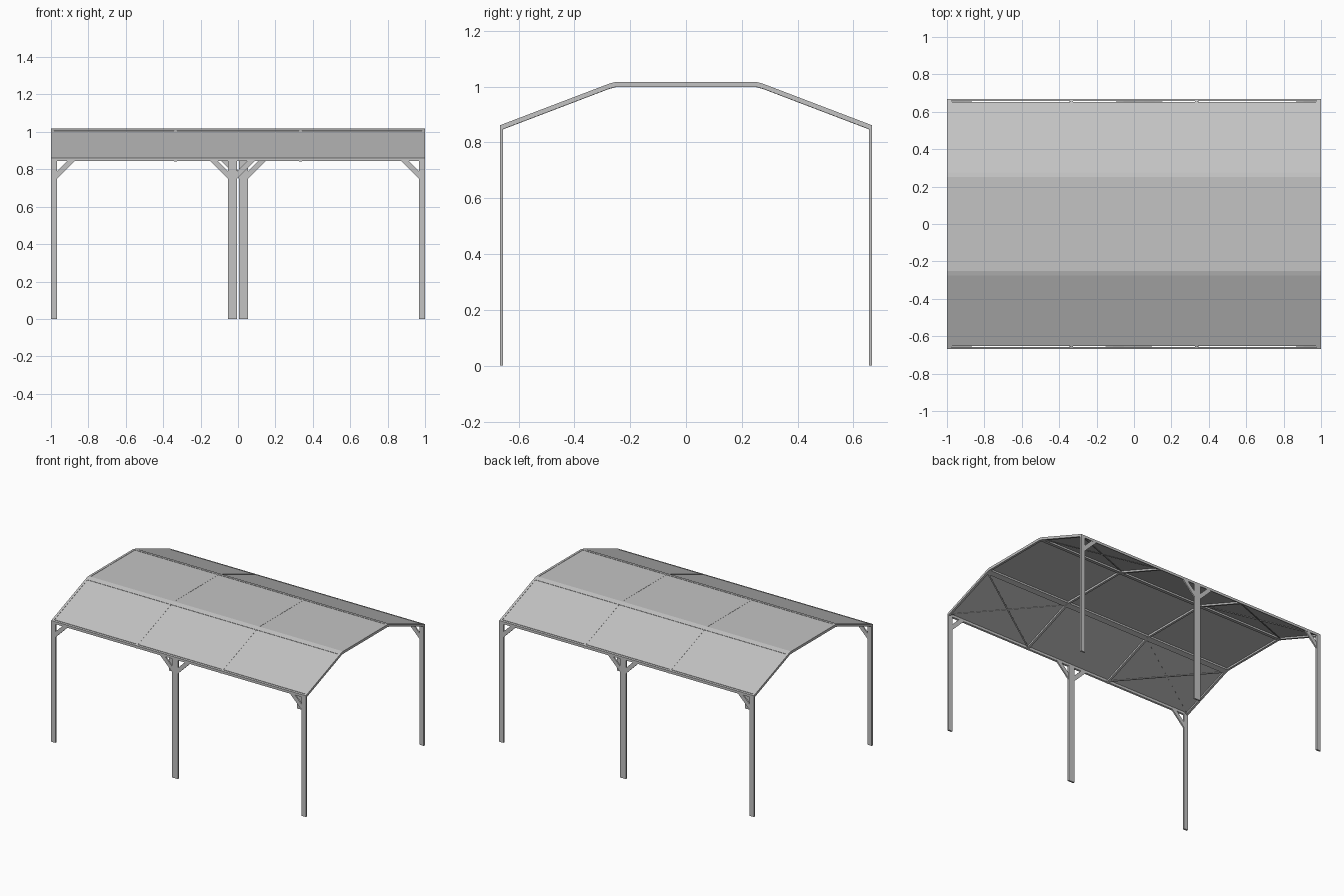
import bpy
import bmesh
from mathutils import Vector

if "Cube" in bpy.data.objects:
    bpy.data.objects.remove(bpy.data.objects["Cube"])


def make_material(name, value):
    mat = bpy.data.materials.new(name)
    mat.use_nodes = True
    colour = (value, value, value, 1)
    mat.diffuse_color = colour
    mat.node_tree.nodes["Principled BSDF"].inputs["Base Color"].default_value = colour
    return mat


grey = make_material("light grey metal", 0.55)


def finish(name, bm):
    bmesh.ops.recalc_face_normals(bm, faces=bm.faces)
    mesh = bpy.data.meshes.new(name)
    bm.to_mesh(mesh)
    bm.free()
    mesh.materials.append(grey)
    obj = bpy.data.objects.new(name, mesh)
    bpy.context.collection.objects.link(obj)
    return obj


def prism(name, outline, axis, start, end):
    """Extrude a yz outline along x, or an xz outline along y."""
    bm = bmesh.new()
    place = (lambda p: (start, *p)) if axis == "x" else (lambda p: (p[0], start, p[1]))
    face = bm.faces.new([bm.verts.new(place(p)) for p in outline])
    result = bmesh.ops.extrude_face_region(bm, geom=[face])
    verts = [g for g in result["geom"] if isinstance(g, bmesh.types.BMVert)]
    step = Vector((end - start, 0, 0) if axis == "x" else (0, end - start, 0))
    bmesh.ops.translate(bm, verts=verts, vec=step)
    return finish(name, bm)


# Roof section: eave, slope, bevelled knee, flat crown
EAVE, KNEE, CROWN = (0.667, 0.861), (0.276, 1.010), (0.25, 1.017)
DEPTH = 0.018
SLOPE = (KNEE[1] - EAVE[1]) / (EAVE[0] - KNEE[0])


def slope_z(y):
    return EAVE[1] + (EAVE[0] - abs(y)) * SLOPE


def band(top, drop, depth):
    """Close a strip of given depth below a list of top points."""
    upper = [(y, z - drop) for y, z in top]
    return upper + [(y, z - depth) for y, z in reversed(upper)]


def mirrored(points):
    return [(-y, z) for y, z in points]


# Rafters: two end frames and two between the bays
half = [EAVE, KNEE, CROWN]
arch = half + mirrored(reversed(half))
RAFTER = 0.016
lines = [-1 + RAFTER / 2, -0.335, 0.335, 1 - RAFTER / 2]
for i, x in enumerate(lines):
    is_end = i in (0, 3)
    prism(f"rafter_{i + 1}", band(arch, 0 if is_end else 0.001, DEPTH), "x",
          x - RAFTER / 2, x + RAFTER / 2)

# Long beams and sloping sheets, repeated on each side
for side, label in ((-1, "front"), (1, "back")):
    flip = (lambda pts: mirrored(pts)) if side < 0 else (lambda pts: pts)
    eave_top = [EAVE, (0.657, slope_z(0.657))]
    prism(f"{label}_eave_beam", flip(band(eave_top, 0, DEPTH)), "x", -1, 1)
    knee_top = [(0.283, slope_z(0.283)), KNEE, CROWN, (0.247, CROWN[1])]
    prism(f"{label}_knee_purlin", flip(band(knee_top, 0, DEPTH)), "x", -1, 1)

    for bay in range(3):
        x0 = lines[bay] + RAFTER / 2 - 0.005
        x1 = lines[bay + 1] - RAFTER / 2 + 0.005
        sheet = [(0.652, slope_z(0.652)), (0.28, slope_z(0.28))]
        prism(f"{label}_slope_sheet_{bay + 1}", flip(band(sheet, 0.002, 0.004)),
              "x", x0, x1)

# Flat crown sheets
for bay in range(3):
    top = [(-0.25, CROWN[1]), (0.25, CROWN[1])]
    prism(f"crown_sheet_{bay + 1}", band(top, 0.002, 0.004), "x",
          lines[bay] + 0.004, lines[bay + 1] - 0.004)


def tie_bar(name, a, b, normal, width=0.009, thick=0.003):
    """Thin flat bar between two points, lying in the roof slope."""
    a, b = Vector(a), Vector(b)
    across = (b - a).cross(normal).normalized() * width / 2
    rise = normal * thick / 2
    bm = bmesh.new()
    ends = [[bm.verts.new(p + s * across + t * rise)
             for s, t in ((-1, -1), (1, -1), (1, 1), (-1, 1))] for p in (a, b)]
    for k in range(4):
        n = (k + 1) % 4
        bm.faces.new((ends[0][k], ends[0][n], ends[1][n], ends[1][k]))
    for ring in ends:
        bm.faces.new(ring)
    finish(name, bm)


# Crossed ties under the slopes of the end bays
for side, label in ((-1, "front"), (1, "back")):
    normal = Vector((0, side * SLOPE, 1)).normalized()
    for end, hand in ((-1, "right"), (1, "left")):
        outer, inner = end * 0.985, end * 0.335
        for k, (xe, xk) in enumerate(((outer, inner), (inner, outer))):
            drop = 0.009 + 0.004 * k
            tie_bar(f"{label}_{hand}_tie_{k + 1}",
                    (xe, side * 0.655, slope_z(0.655) - drop),
                    (xk, side * 0.28, slope_z(0.28) - drop), normal)

# Posts with diagonal knee braces
POST_TOP = 0.85


def post(name, x0, x1, side, brace_sides):
    y0, y1 = side * 0.655, side * 0.667
    prism(name, [(x0, 0), (x1, 0), (x1, POST_TOP), (x0, POST_TOP)], "y", y0, y1)
    for s in brace_sides:
        edge = x1 if s > 0 else x0
        outline = [(edge, 0.75), (edge + s * 0.1, POST_TOP),
                   (edge + s * 0.06, POST_TOP), (edge, 0.79)]
        prism(f"{name}_brace_{'left' if s > 0 else 'right'}", outline, "y",
              y0 + side * 0.001, y1 - side * 0.001)


for side, label in ((-1, "front"), (1, "back")):
    post(f"{label}_right_post", -1, -0.967, side, [1])
    post(f"{label}_left_post", 0.967, 1, side, [-1])
    # The middle posts are staggered about the centre line
    mid = side * 0.029
    post(f"{label}_middle_post", mid - 0.024, mid + 0.024, side, [-1, 1])
